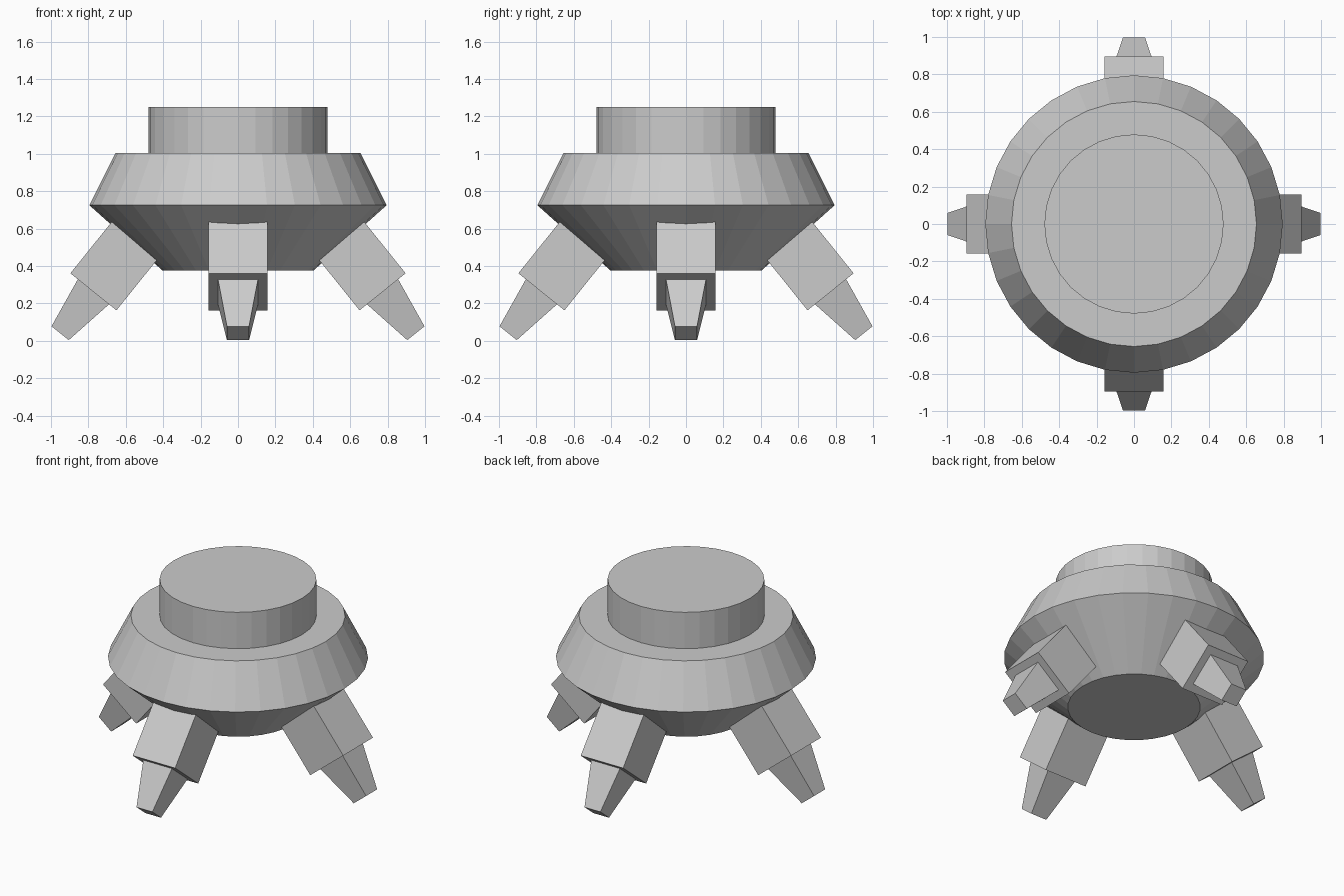
import bpy, bmesh, math
from mathutils import Matrix, Vector

if "Cube" in bpy.data.objects:
    bpy.data.objects.remove(bpy.data.objects["Cube"])


def add_object(name, bm):
    bmesh.ops.recalc_face_normals(bm, faces=bm.faces)
    mesh = bpy.data.meshes.new(name)
    bm.to_mesh(mesh)
    bm.free()
    obj = bpy.data.objects.new(name, mesh)
    bpy.context.collection.objects.link(obj)
    return obj


def loft(bm, rings):
    """Join equal-length rings of points with quads and cap both ends."""
    loops = [[bm.verts.new(p) for p in ring] for ring in rings]
    n = len(loops[0])
    for a, b in zip(loops, loops[1:]):
        for i in range(n):
            j = (i + 1) % n
            bm.faces.new((a[i], a[j], b[j], b[i]))
    bm.faces.new(loops[0][::-1])
    bm.faces.new(loops[-1])


def circle(r, z, n=32):
    return [(r * math.cos(2 * math.pi * i / n), r * math.sin(2 * math.pi * i / n), z)
            for i in range(n)]


def square(h, z):
    return [Vector((x * h, y * h, z)) for x, y in ((-1, -1), (1, -1), (1, 1), (-1, 1))]


# Round body: bottom cone, upper bevel and raised lid in one turned profile
PROFILE = [(0.405, 0.377), (0.795, 0.725), (0.655, 1.005), (0.479, 1.005), (0.479, 1.25)]
bm = bmesh.new()
loft(bm, [circle(r, z) for r, z in PROFILE])
add_object("body", bm)

# Four splayed legs: square strut with a tapered foot, built along -z and tilted outwards
TILT = math.radians(38.8)
JOINT = Vector((0.773, 0, 0.262))
for k, side in enumerate(("right", "back", "left", "front")):
    place = (Matrix.Rotation(k * math.pi / 2, 4, 'Z') @ Matrix.Translation(JOINT)
             @ Matrix.Rotation(-TILT, 4, 'Y'))
    for part, rings in (("strut", [square(0.158, 0.48), square(0.158, 0)]),
                        ("foot", [square(0.107, 0), square(0.059, -0.284)])):
        bm = bmesh.new()
        loft(bm, rings)
        bm.transform(place)
        add_object(f"{side}_leg_{part}", bm)
